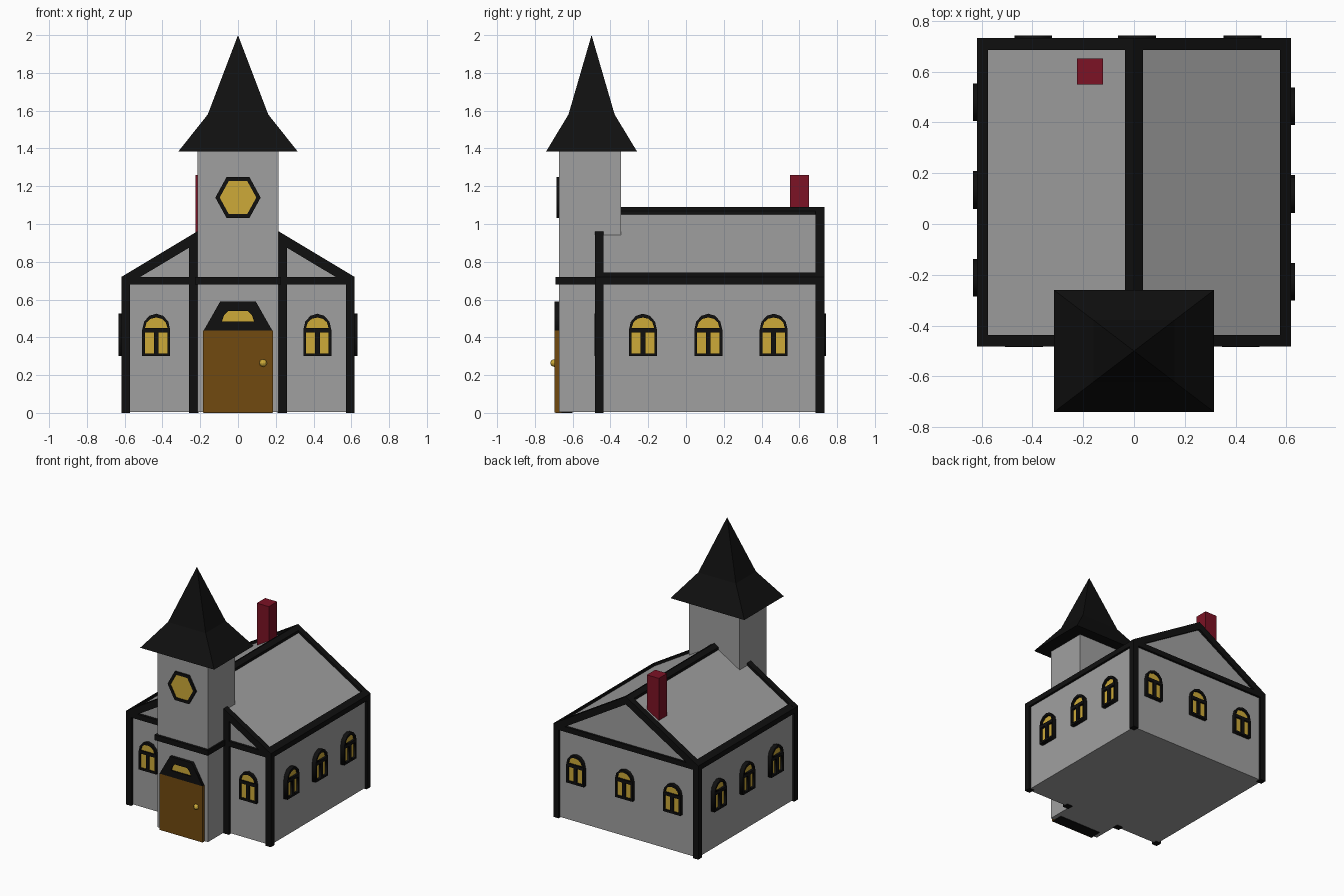
import bpy, bmesh, math

if "Cube" in bpy.data.objects:
    bpy.data.objects.remove(bpy.data.objects["Cube"])

def material(name, r, g, b):
    m = bpy.data.materials.new(name)
    m.diffuse_color = (r, g, b, 1)
    m.use_nodes = True
    m.node_tree.nodes["Principled BSDF"].inputs["Base Color"].default_value = m.diffuse_color
    return m

GREY = material("grey_wall", 0.35, 0.35, 0.35)
BLACK = material("black_trim", 0.005, 0.005, 0.005)
GLASS = material("yellow_glass", 0.61, 0.40, 0.04)
BROWN = material("brown_door", 0.165, 0.067, 0.005)
RED = material("red_chimney", 0.20, 0.006, 0.018)

def add_object(name, mesh, mat):
    mesh.materials.clear()
    mesh.materials.append(mat)
    ob = bpy.data.objects.new(name, mesh)
    bpy.context.collection.objects.link(ob)
    return ob

def loft(name, rings, mat):
    """Closed solid through rings of equal length; a final one-point ring makes a tip."""
    bm = bmesh.new()
    rows = [[bm.verts.new(p) for p in ring] for ring in rings]
    n = len(rows[0])
    bm.faces.new(rows[0])
    for a, b in zip(rows, rows[1:]):
        for i in range(n):
            j = (i + 1) % n
            if len(b) == 1:
                bm.faces.new((a[i], a[j], b[0]))
            else:
                bm.faces.new((a[i], a[j], b[j], b[i]))
    if len(rows[-1]) > 1:
        bm.faces.new(rows[-1])
    bmesh.ops.recalc_face_normals(bm, faces=bm.faces)
    me = bpy.data.meshes.new(name)
    bm.to_mesh(me)
    bm.free()
    return add_object(name, me, mat)

def prism(name, pts, y0, y1, mat):
    """Extrude an (x, z) outline along y."""
    return loft(name, [[(x, y, z) for x, z in pts] for y in (y0, y1)], mat)

def box(name, x0, x1, y0, y1, z0, z1, mat):
    return prism(name, [(x0, z0), (x1, z0), (x1, z1), (x0, z1)], y0, y1, mat)

def plate(name, outlines, half_depth, loc, turn, mat):
    """Upright flat plate; the first outline is the rim, the others are holes."""
    cu = bpy.data.curves.new(name, 'CURVE')
    cu.dimensions, cu.fill_mode, cu.extrude = '2D', 'BOTH', half_depth
    for pts in outlines:
        sp = cu.splines.new('POLY')
        sp.points.add(len(pts) - 1)
        for p, (x, y) in zip(sp.points, pts):
            p.co = (x, y, 0, 1)
        sp.use_cyclic_u = True
    tmp = bpy.data.objects.new(name + "_curve", cu)
    bpy.context.collection.objects.link(tmp)
    bpy.context.view_layer.update()
    me = bpy.data.meshes.new_from_object(tmp.evaluated_get(bpy.context.evaluated_depsgraph_get()))
    bpy.data.objects.remove(tmp)
    ob = add_object(name, me, mat)
    ob.location = loc
    ob.rotation_euler = (math.pi / 2, 0, math.radians(turn))
    return ob

# Hall with gabled roof
prism("hall", [(-0.6, 0.005), (0.6, 0.005), (0.6, 0.71), (0, 1.07), (-0.6, 0.71)],
      -0.462, 0.715, GREY)

# Trim: corner posts, eaves and rakes on both sides
F0, F1, B0, B1 = -0.482, -0.436, 0.685, 0.732
for s, side in ((-1, "left"), (1, "right")):
    for y0, y1, end in ((F0, F1, "front"), (B0, B1, "back")):
        prism(f"{end}_{side}_corner_post",
              [(s * 0.617, 0), (s * 0.572, 0), (s * 0.572, 0.72), (s * 0.617, 0.72)], y0, y1, BLACK)
        prism(f"{end}_{side}_rake",
              [(s * 0.617, 0.72), (0, 1.09), (0, 1.03), (s * 0.517, 0.72), (s * 0.517, 0.69),
               (s * 0.617, 0.69)], y0, y1, BLACK)
    prism(f"{side}_eave", [(s * 0.617, 0.68), (s * 0.617, 0.72), (s * 0.575, 0.744), (s * 0.575, 0.68)],
          F0, B1, BLACK)
    prism(f"{side}_tower_post", [(s * 0.21, 0), (s * 0.26, 0), (s * 0.26, 0.93), (s * 0.21, 0.96)],
          F0, F1, BLACK)
box("front_beam", -0.6, 0.6, F0, F1, 0.68, 0.72, BLACK)
box("back_beam", -0.6, 0.6, B0, B1, 0.68, 0.72, BLACK)
box("tower_beam", -0.228, 0.228, -0.692, -0.46, 0.68, 0.72, BLACK)
prism("ridge", [(-0.035, 1.03), (0.035, 1.03), (0.035, 1.069), (0, 1.09), (-0.035, 1.069)],
      -0.36, B1, BLACK)

# Tower and flared spire
box("tower", -0.215, 0.215, -0.672, -0.345, 0.005, 1.395, GREY)
def ring(hx, hy, z):
    return [(sx * hx, -0.5 + sy * hy, z) for sx, sy in ((-1, -1), (1, -1), (1, 1), (-1, 1))]
loft("spire", [ring(0.315, 0.24, 1.385), ring(0.16, 0.122, 1.58), [(0, -0.5, 2.0)]], BLACK)

# Chimney
box("chimney", -0.225, -0.123, 0.55, 0.652, 0.85, 1.26, RED)

# Arched windows: frame with two lower panes and a fan light
def arch(w, z0, z1, r, h):
    """Straight sides from z0 to z1, then a half ellipse on top."""
    top = [(r * math.cos(math.pi * i / 6), z1 + h * math.sin(math.pi * i / 6)) for i in range(7)]
    return [(-w, z0), (w, z0)] + top

RIM = arch(0.074, 0.30, 0.44, 0.074, 0.085)
FAN = arch(0.06, 0.45, 0.455, 0.058, 0.05)
PANES = [[(s * 0.013, 0.315), (s * 0.06, 0.315), (s * 0.06, 0.426), (s * 0.013, 0.426)] for s in (-1, 1)]

def window(name, x, y, turn, proud):
    plate(name + "_frame", [RIM, FAN] + PANES, proud, (x, y, 0), turn, BLACK)
    a = math.radians(turn)
    gx, gy = x + math.sin(a) * proud * 0.4, y - math.cos(a) * proud * 0.4
    plate(name + "_glass", [arch(0.066, 0.308, 0.44, 0.066, 0.075)], 0.003, (gx, gy, 0), turn, GLASS)

for i, x in enumerate((-0.433, 0.42)):
    window(f"front_window_{i + 1}", x, -0.462, 0, 0.023)
for i, x in enumerate((-0.397, 0.012, 0.427)):
    window(f"back_window_{i + 1}", x, 0.715, 180, 0.027)
for i, y in enumerate((-0.228, 0.118, 0.464)):
    window(f"right_window_{i + 1}", 0.6, y, 90, 0.033)
    window(f"left_window_{i + 1}", -0.6, y + 0.016, -90, 0.033)

# Six-sided tower window
def hexagon(r):
    return [(r * math.cos(math.pi * i / 3), 1.05 * r * math.sin(math.pi * i / 3)) for i in range(6)]
plate("tower_window_frame", [hexagon(0.12), hexagon(0.097)], 0.014, (0, -0.672, 1.14), 0, BLACK)
plate("tower_window_glass", [hexagon(0.108)], 0.003, (0, -0.677, 1.14), 0, GLASS)

# Door, its dark threshold, fan light above and knob
box("door", -0.184, 0.184, -0.695, -0.66, 0.002, 0.435, BROWN)
box("threshold", -0.182, 0.182, -0.69, -0.6, 0, 0.3, BLACK)
plate("door_fan_frame", [[(-0.182, 0.435), (0.182, 0.435), (0.094, 0.59), (-0.094, 0.59)],
                         [(-0.085, 0.485), (0.085, 0.485), (0.075, 0.515), (0.052, 0.54),
                          (-0.052, 0.54), (-0.075, 0.515)]],
      0.023, (0, -0.672, 0), 0, BLACK)
plate("door_fan_glass", [[(-0.1, 0.475), (0.1, 0.475), (0.06, 0.55), (-0.06, 0.55)]],
      0.003, (0, -0.682, 0), 0, GLASS)
bm = bmesh.new()
bmesh.ops.create_uvsphere(bm, u_segments=12, v_segments=8, radius=0.02)
knob = bpy.data.meshes.new("door_knob")
bm.to_mesh(knob)
bm.free()
add_object("door_knob", knob, GLASS).location = (0.133, -0.698, 0.264)
